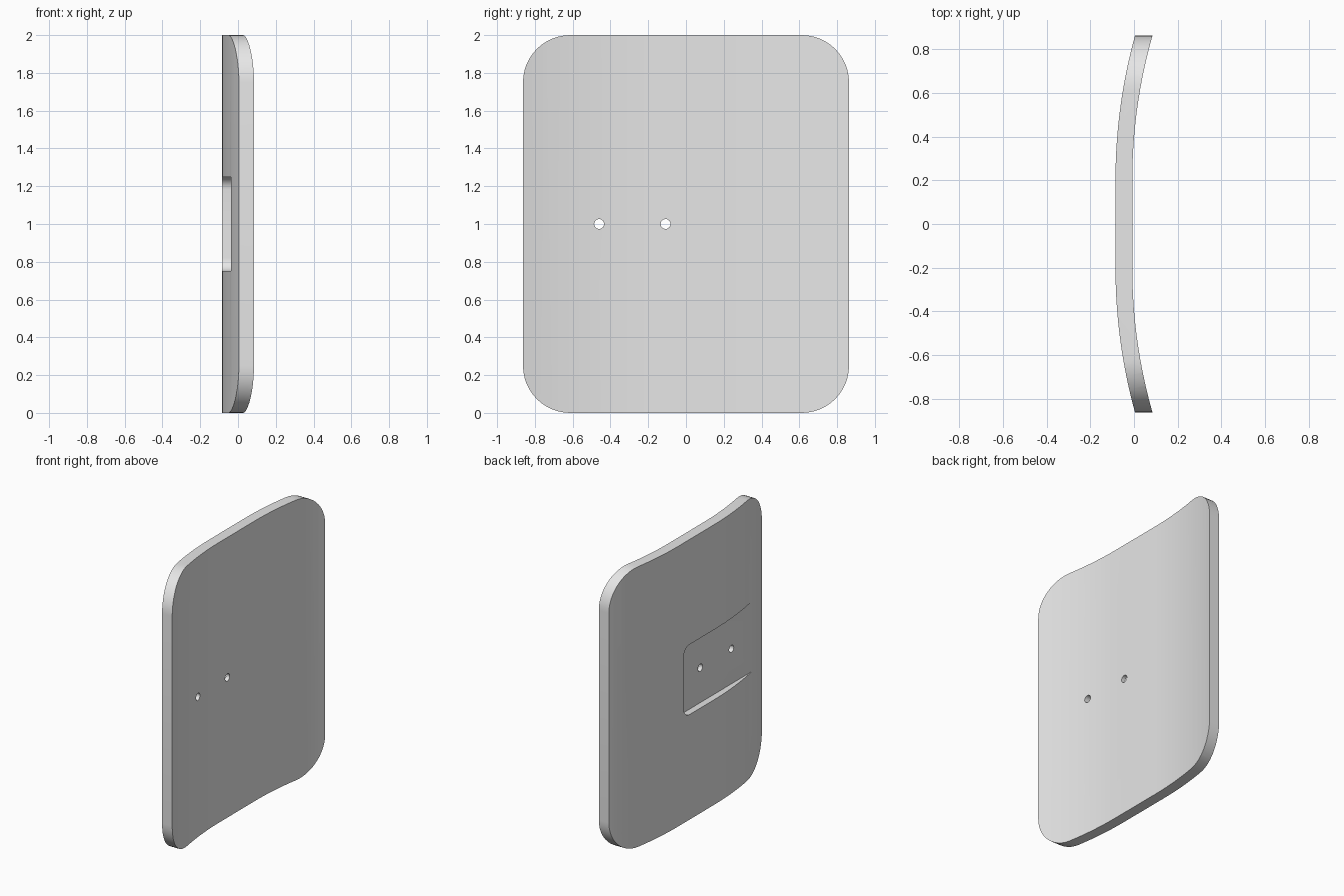
import bpy, bmesh, math
from mathutils import Vector

cube = bpy.data.objects.get("Cube")
if cube:
    bpy.data.objects.remove(cube, do_unlink=True)

HALF_W, HEIGHT, CORNER = 0.863, 2.0, 0.25
FLAT, RADIUS, THICK, BACK_X = 0.2, 2.5, 0.077, -0.085
FLOOR_X = -0.037

grey = bpy.data.materials.new("light_grey")
grey.use_nodes = True
grey.diffuse_color = (0.8, 0.8, 0.8, 1)
grey.node_tree.nodes["Principled BSDF"].inputs["Base Color"].default_value = (0.8, 0.8, 0.8, 1)


def prism(name, points, offset):
    """Solid made by sweeping a closed outline along an offset."""
    bm = bmesh.new()
    face = bm.faces.new([bm.verts.new(p) for p in points])
    swept = bmesh.ops.extrude_face_region(bm, geom=[face])["geom"]
    bmesh.ops.translate(bm, vec=Vector(offset),
                        verts=[g for g in swept if isinstance(g, bmesh.types.BMVert)])
    bmesh.ops.recalc_face_normals(bm, faces=bm.faces)
    mesh = bpy.data.meshes.new(name)
    bm.to_mesh(mesh)
    bm.free()
    mesh.materials.append(grey)
    obj = bpy.data.objects.new(name, mesh)
    bpy.context.collection.objects.link(obj)
    return obj


def rounded_rect(x, y0, y1, z0, z1, r, steps=12):
    """Rounded rectangle in the y-z plane."""
    centres = [(y1 - r, z1 - r), (y0 + r, z1 - r), (y0 + r, z0 + r), (y1 - r, z0 + r)]
    points = []
    for quarter, (cy, cz) in enumerate(centres):
        for i in range(steps + 1):
            a = (quarter + i / steps) * math.pi / 2
            points.append((x, cy + r * math.cos(a), cz + r * math.sin(a)))
    return points


def bent_edge(radius, steps=14, reach=0.35):
    """Flat middle with an arc at each end, running from -y to +y."""
    centre_x = BACK_X + RADIUS
    half = []
    for i in range(steps + 1):
        a = reach * i / steps
        half.append((centre_x - radius * math.cos(a), FLAT + radius * math.sin(a), -0.1))
    return [(x, -y, z) for x, y, z in reversed(half)] + half


def combine(target, cutter, operation):
    mod = target.modifiers.new(operation.lower(), "BOOLEAN")
    mod.operation, mod.solver, mod.object = operation, "EXACT", cutter
    cutter.hide_render = True
    bpy.context.view_layer.objects.active = target
    bpy.ops.object.modifier_apply(modifier=mod.name)
    bpy.data.objects.remove(cutter, do_unlink=True)


# Curved sheet trimmed to a rounded outline
panel = prism("curved_panel", bent_edge(RADIUS) + bent_edge(RADIUS - THICK)[::-1],
              (0, 0, HEIGHT + 0.2))
outline = rounded_rect(-0.5, -HALF_W, HALF_W, 0, HEIGHT, CORNER)
combine(panel, prism("outline_cutter", outline, (1, 0, 0)), "INTERSECT")

# Flat-bottomed pocket in the convex side, running out through the bend
pocket = rounded_rect(-0.5, -1.2, 0.15, 0.75, 1.25, 0.07, 8)
combine(panel, prism("pocket_cutter", pocket, (0.5 + FLOOR_X, 0, 0)), "DIFFERENCE")

# Two through holes in the pocket floor
for y in (-0.46, -0.108):
    hole = rounded_rect(-0.5, y - 0.026, y + 0.026, 0.974, 1.026, 0.0258, 6)
    combine(panel, prism("hole_cutter", hole, (1, 0, 0)), "DIFFERENCE")

bpy.ops.object.select_all(action="DESELECT")
panel.select_set(True)
bpy.context.view_layer.objects.active = panel
bpy.ops.object.shade_smooth_by_angle(angle=math.radians(25))
